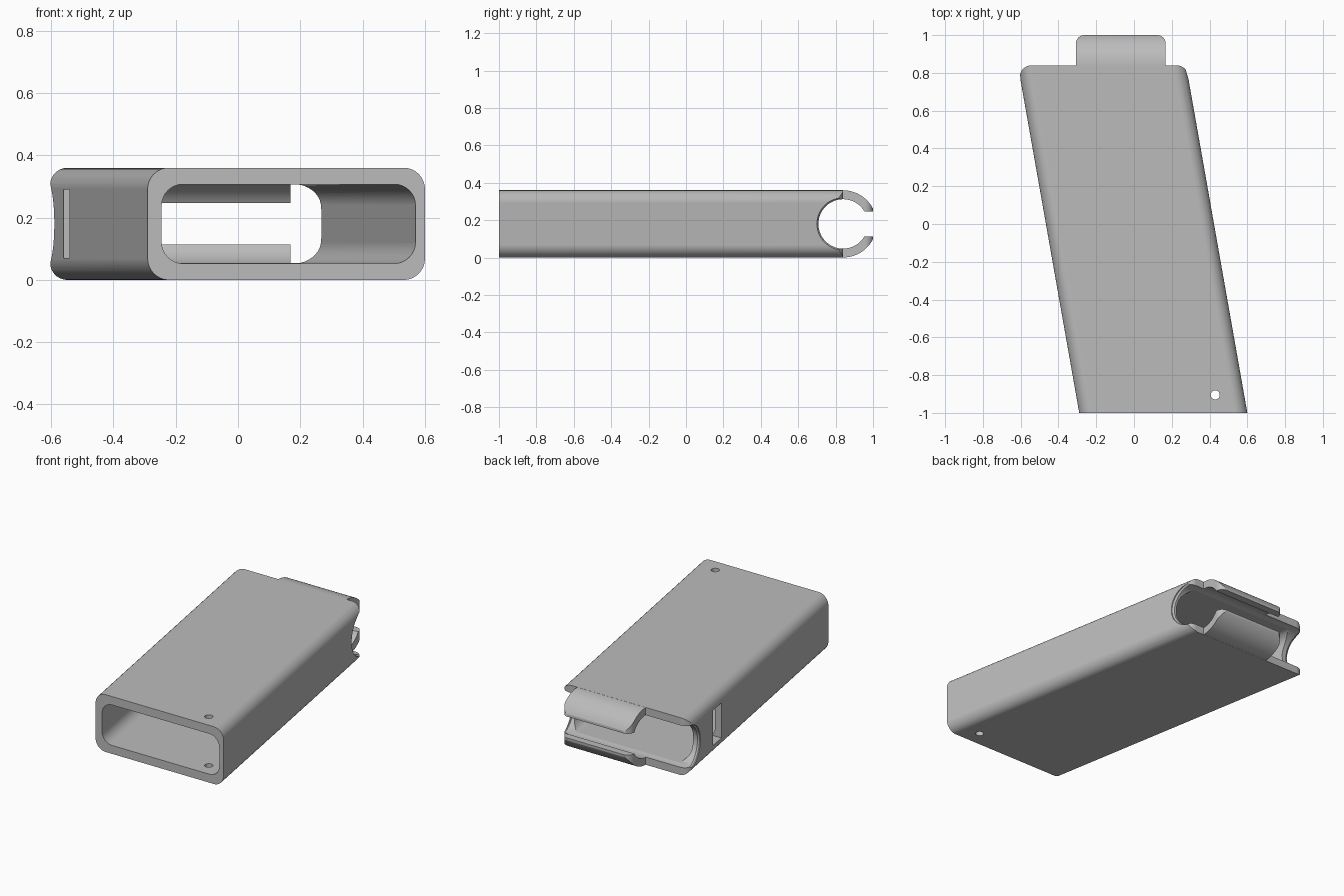
import bpy, bmesh, math
from mathutils import Vector

if "Cube" in bpy.data.objects:
    bpy.data.objects.remove(bpy.data.objects["Cube"])

SLANT = math.tan(math.radians(10))
HEIGHT = 0.36
BACK = 0.84            # rear face of the sleeve and axis of the bore
LEFT, RIGHT = -0.29, 0.60   # side walls at the front opening


def lean(x, y):
    """Shift x along the slanted sides."""
    return x - SLANT * (y + 1)


def rounded(corners, radii, steps=10):
    """Round the corners of a 2D polygon."""
    pts = [Vector(c) for c in corners]
    out = []
    for i, p in enumerate(pts):
        r = radii[i]
        if r == 0:
            out.append(p)
            continue
        a = (pts[i - 1] - p).normalized()
        b = (pts[(i + 1) % len(pts)] - p).normalized()
        half = a.angle(b) / 2
        centre = p + (a + b).normalized() * r / math.sin(half)
        t = r / math.tan(half)
        va, vb = p + a * t - centre, p + b * t - centre
        for k in range(steps + 1):
            out.append(centre + va.lerp(vb, k / steps).normalized() * r)
    return out


def rect(x0, y0, x1, y1):
    return [(x0, y0), (x1, y0), (x1, y1), (x0, y1)]


def circle(cx, cy, r, n=64):
    return [(cx + r * math.cos(2 * math.pi * (k + 0.5) / n),
             cy + r * math.sin(2 * math.pi * (k + 0.5) / n)) for k in range(n)]


def loft(name, rings):
    """Closed solid through rings of equal length."""
    bm = bmesh.new()
    loops = [[bm.verts.new(p) for p in ring] for ring in rings]
    n = len(loops[0])
    for a, b in zip(loops, loops[1:]):
        for i in range(n):
            j = (i + 1) % n
            bm.faces.new((a[i], a[j], b[j], b[i]))
    bm.faces.new(loops[0])
    bm.faces.new(loops[-1])
    bmesh.ops.recalc_face_normals(bm, faces=bm.faces)
    mesh = bpy.data.meshes.new(name)
    bm.to_mesh(mesh)
    bm.free()
    obj = bpy.data.objects.new(name, mesh)
    bpy.context.collection.objects.link(obj)
    return obj


def upright(name, plan, z0, z1):
    return loft(name, [[(x, y, z) for x, y in plan] for z in (z0, z1)])


def slanted(name, section, y0, y1):
    return loft(name, [[(lean(x, y), y, z) for x, z in section] for y in (y0, y1)])


def activate(obj):
    bpy.ops.object.select_all(action='DESELECT')
    obj.select_set(True)
    bpy.context.view_layer.objects.active = obj


def combine(obj, tool, operation):
    activate(obj)
    mod = obj.modifiers.new(operation.lower(), 'BOOLEAN')
    mod.operation = operation
    mod.solver = 'EXACT'
    mod.object = tool
    bpy.ops.object.modifier_apply(modifier=mod.name)
    bpy.data.objects.remove(tool)


# Slanted sleeve with rounded long edges and rounded rear corners
body = slanted("sleeve_body", rounded(rect(LEFT, 0, RIGHT, HEIGHT), [0.068] * 4), -1, 0.95)
GAP = 0.001
outline = [(lean(LEFT, -1.2) - GAP, -1.2), (lean(RIGHT, -1.2) + GAP, -1.2),
           (lean(RIGHT, BACK) + GAP, BACK), (lean(LEFT, BACK) - GAP, BACK)]
combine(body, upright("outline", rounded(outline, [0, 0, 0.06, 0.06]), -0.1, 0.5), 'INTERSECT')

# Curved clip at the rear, rounded at its outer corners
ring = circle(BACK, HEIGHT / 2, 0.1795, 96)
clip = loft("clip", [[(x, y, z) for y, z in ring] for x in (-0.4, 0.3)])
clip_plan = rounded(rect(-0.308, 0.78, 0.168, 1.0), [0, 0, 0.045, 0.045])
combine(clip, upright("clip_plan", clip_plan, -0.1, 0.5), 'INTERSECT')
combine(body, clip, 'UNION')

# Inner cavity from the front opening into the bore
cavity = rounded(rect(-0.245, 0.053, 0.57, 0.307), [0.068] * 4)
combine(body, slanted("cavity", cavity, -1.1, 0.8), 'DIFFERENCE')

# Cross bore with chamfered rims that follow the slanted walls
bore = []
for wall, offset, r in ((LEFT, -0.1, 0.14), (LEFT, 0.006, 0.14), (LEFT, 0.016, 0.132),
                        (RIGHT, -0.016, 0.132), (RIGHT, -0.006, 0.14), (RIGHT, 0.1, 0.14)):
    bore.append([(lean(wall + offset, y), y, z) for y, z in circle(BACK, HEIGHT / 2, r, 80)])
combine(body, loft("bore", bore), 'DIFFERENCE')

# Gap between the clip arms
combine(body, upright("clip_gap", rect(-0.5, 0.88, 0.4, 1.1), 0.113, 0.247), 'DIFFERENCE')

# Strap slot in one side wall
combine(body, upright("slot", rect(-0.7, 0.42, -0.45, 0.53), 0.07, 0.29), 'DIFFERENCE')

# Pin hole through top and bottom
combine(body, upright("pin_hole", circle(0.43, -0.905, 0.024, 32), -0.1, 0.5), 'DIFFERENCE')

# Plain grey finish
grey = bpy.data.materials.new("plain_grey")
grey.use_nodes = True
colour = (0.5, 0.5, 0.5, 1)
grey.diffuse_color = colour
grey.node_tree.nodes["Principled BSDF"].inputs["Base Color"].default_value = colour
body.data.materials.clear()
body.data.materials.append(grey)
for face in body.data.polygons:
    face.material_index = 0

# Smooth curves with crisp edges
activate(body)
bpy.ops.object.shade_smooth_by_angle(angle=math.radians(30))
normals = body.modifiers.new("weighted_normals", 'WEIGHTED_NORMAL')
normals.keep_sharp = True
